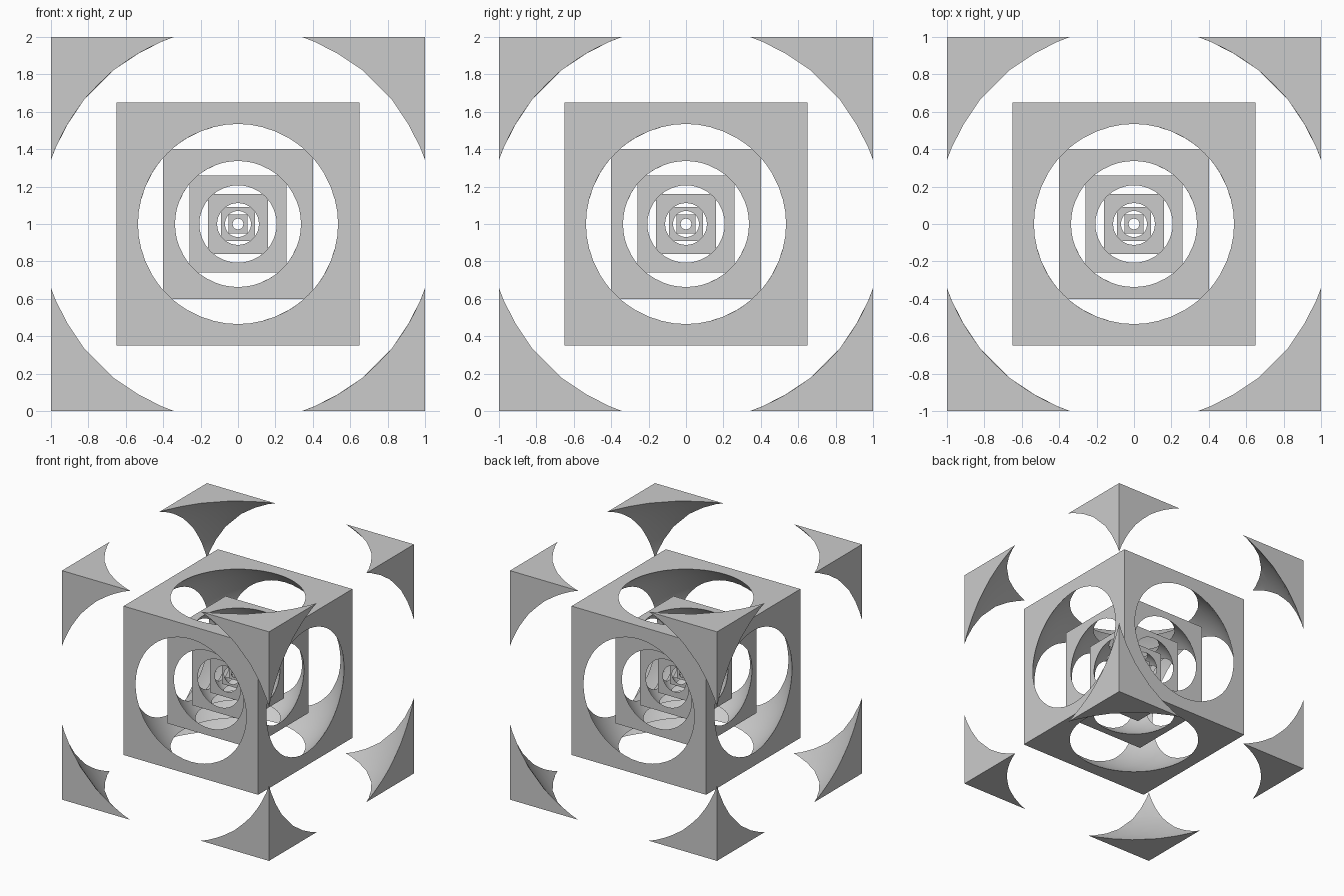
import bpy, bmesh, math

if "Cube" in bpy.data.objects:
    bpy.data.objects.remove(bpy.data.objects["Cube"])

CENTRE = (0, 0, 1)

# (half size of the cube, radius of the round opening in each face)
SHELLS = [(1.0, 1.058), (0.65, 0.535), (0.402, 0.337), (0.26, 0.207),
          (0.16, 0.112), (0.092, 0.07), (0.05, 0.029)]


def make_object(name, bm):
    mesh = bpy.data.meshes.new(name)
    bm.to_mesh(mesh)
    bm.free()
    obj = bpy.data.objects.new(name, mesh)
    obj.location = CENTRE
    bpy.context.collection.objects.link(obj)
    return obj


def cube(name, half):
    bm = bmesh.new()
    bmesh.ops.create_cube(bm, size=2 * half)
    return make_object(name, bm)


# ball made from a subdivided cube, so all six sides match
def ball(name, radius):
    bm = bmesh.new()
    bmesh.ops.create_cube(bm, size=2)
    bmesh.ops.subdivide_edges(bm, edges=bm.edges[:], cuts=15, use_grid_fill=True)
    for v in bm.verts:
        # even angular spacing, then push out to the sphere
        v.co = [math.tan(c * math.pi / 4) for c in v.co]
        v.co = v.co.normalized() * radius
    return make_object(name, bm)


# nested cubes, each hollowed by a ball that breaks through its faces
for i, (half, opening) in enumerate(SHELLS):
    name = "outer_corners" if i == 0 else f"hollow_cube_{i}"
    shell = cube(name, half)
    cutter = ball("ball_cutter", math.hypot(half, opening))
    cutter.hide_render = True
    mod = shell.modifiers.new("hollow", 'BOOLEAN')
    mod.operation = 'DIFFERENCE'
    mod.solver = 'EXACT'
    mod.object = cutter
    bpy.ops.object.select_all(action='DESELECT')
    shell.select_set(True)
    bpy.context.view_layer.objects.active = shell
    bpy.ops.object.modifier_apply(modifier=mod.name)
    bpy.data.objects.remove(cutter)
    bpy.ops.object.shade_smooth_by_angle(angle=math.radians(25))
